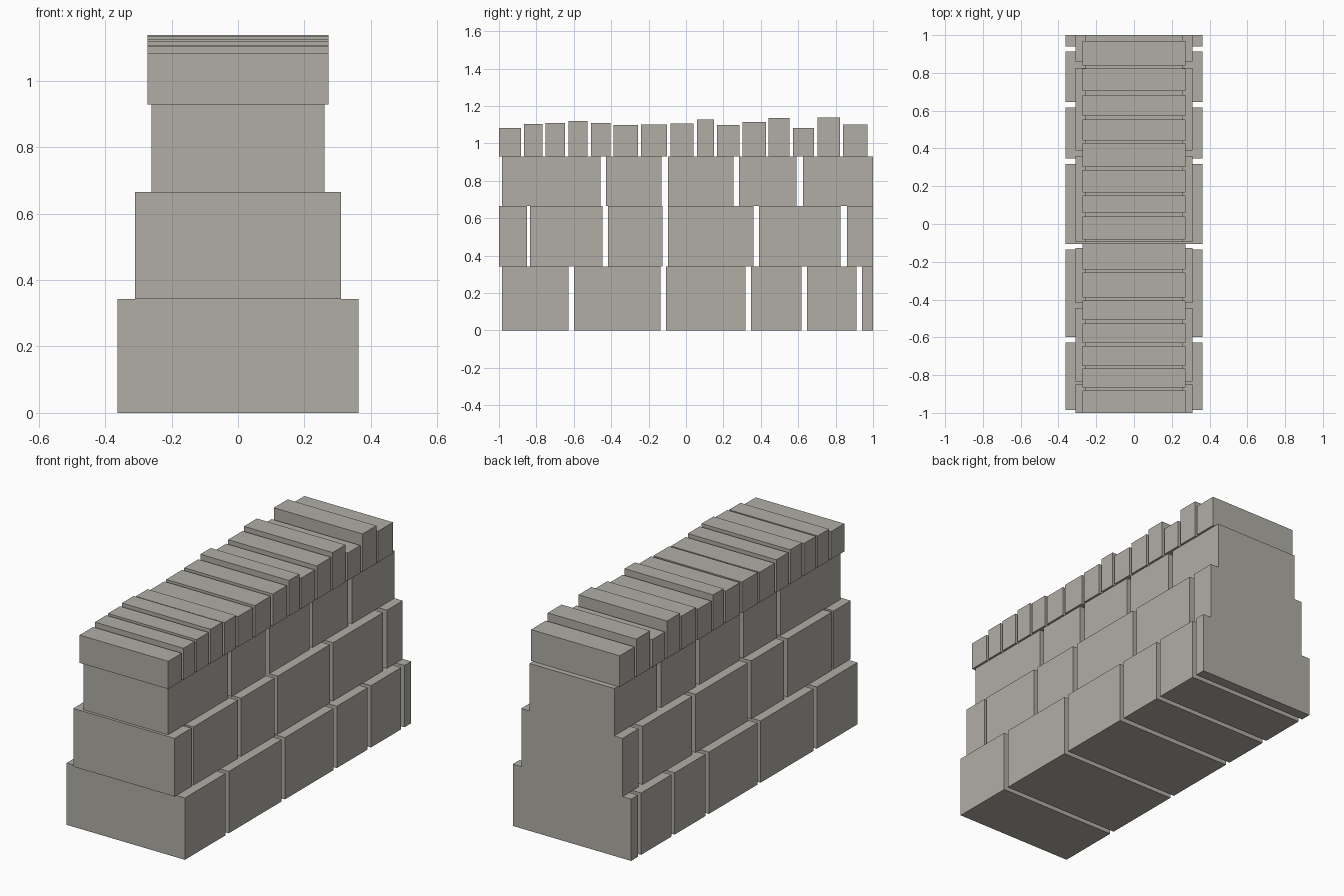
import bpy

stone = bpy.data.materials.new("grey_stone")
stone.diffuse_color = (0.44, 0.42, 0.38, 1)


def block(name, half_width, y0, y1, z0, z1):
    """One rectangular stone spanning the wall's thickness."""
    bpy.ops.mesh.primitive_cube_add(size=1, location=(0, (y0 + y1) / 2, (z0 + z1) / 2))
    ob = bpy.context.object
    ob.name = name
    ob.scale = (2 * half_width, y1 - y0, z1 - z0)
    bpy.ops.object.transform_apply(location=False, rotation=False, scale=True)
    ob.data.materials.append(stone)


# Stepped courses: name, half width, bottom, top, (start, end) of each stone
courses = [
    ("lower_course", 0.363, 0.0, 0.343,
     [(-.984, -.628), (-.599, -.136), (-.107, .318), (.348, .618), (.647, .912), (.941, 1)]),
    ("middle_course", 0.311, 0.343, 0.666,
     [(-1, -.851), (-.834, -.446), (-.417, -.126), (-.096, .361), (.39, .826), (.861, 1)]),
    ("upper_course", 0.26, 0.666, 0.929,
     [(-.984, -.457), (-.428, -.131), (-.096, .254), (.283, .591), (.626, 1)]),
]
for name, half, z0, z1, spans in courses:
    for i, (a, b) in enumerate(spans):
        block(f"{name}_stone_{i + 1}", half, a, b, z0, z1)

# Row of upright coping stones: start, end, top height
coping = [
    (-1, -.882, 1.083), (-.866, -.766, 1.104), (-.751, -.646, 1.108),
    (-.629, -.526, 1.119), (-.508, -.404, 1.110), (-.388, -.257, 1.097),
    (-.241, -.102, 1.102), (-.083, .04, 1.106), (.059, .15, 1.127),
    (.166, .286, 1.099), (.302, .428, 1.115), (.441, .554, 1.136),
    (.572, .684, 1.083), (.703, .824, 1.139), (.84, .97, 1.102),
]
for i, (a, b, top) in enumerate(coping):
    block(f"coping_stone_{i + 1}", 0.272, a, b, 0.929, top)
